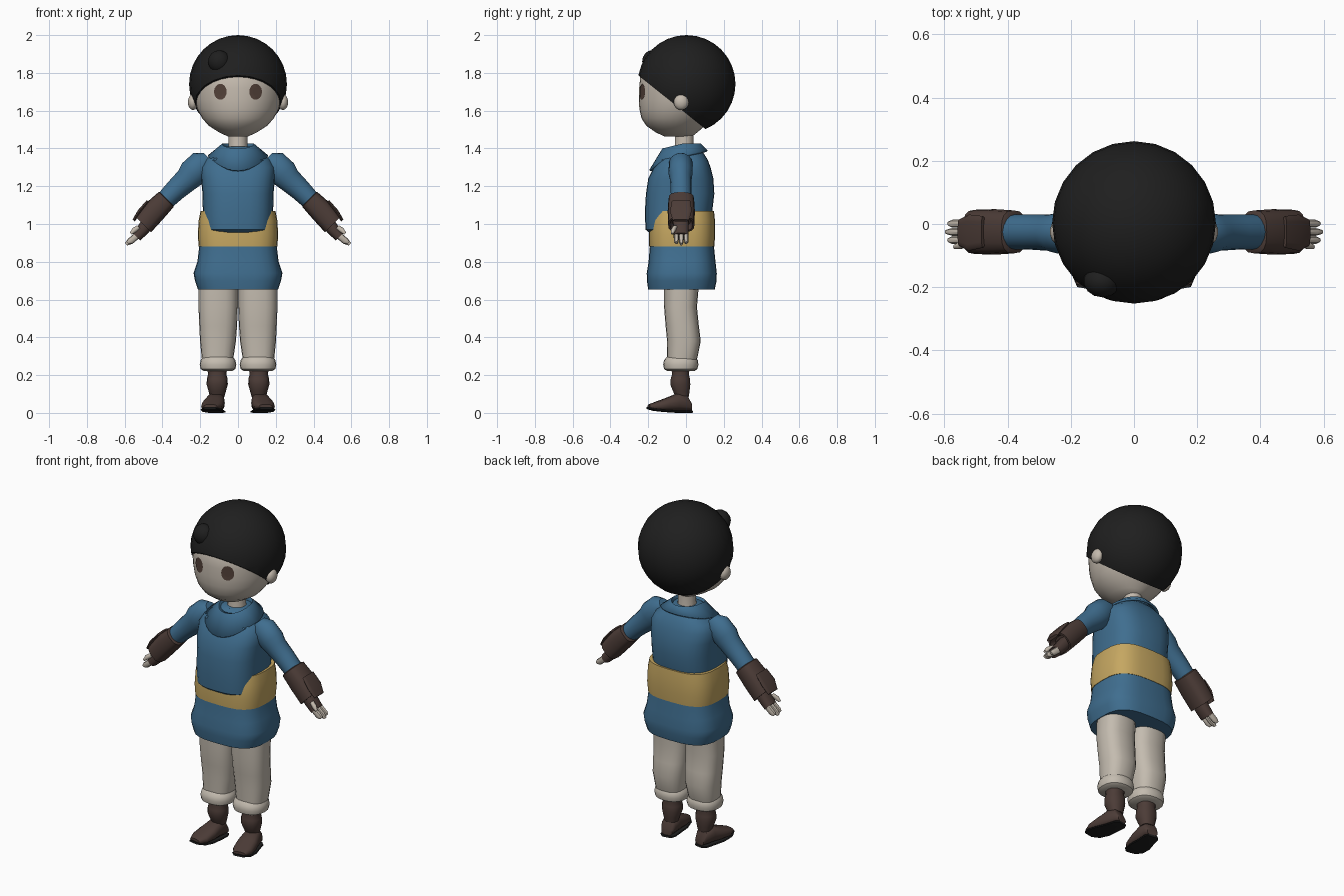
import bpy, bmesh, math
from mathutils import Matrix, Vector


def material(name, rgb):
    m = bpy.data.materials.new(name)
    m.diffuse_color = (*rgb, 1)
    return m


BLACK = material("black", (0.0135, 0.0135, 0.0135))
SKIN = material("skin", (0.55, 0.49, 0.42))
BLUE = material("blue cloth", (0.05, 0.155, 0.275))
GOLD = material("gold sash", (0.56, 0.385, 0.12))
CREAM = material("cream cloth", (0.55, 0.50, 0.43))
BROWN = material("brown leather", (0.072, 0.045, 0.038))
EYE = material("brown eye", (0.085, 0.052, 0.04))


def finish(name, bm, mat, mirror=False, angle=40):
    bmesh.ops.recalc_face_normals(bm, faces=bm.faces[:])
    me = bpy.data.meshes.new(name)
    bm.to_mesh(me)
    bm.free()
    me.materials.append(mat)
    me.shade_smooth()
    me.set_sharp_from_angle(angle=math.radians(angle))
    ob = bpy.data.objects.new(name, me)
    bpy.context.collection.objects.link(ob)
    if mirror:
        ob.modifiers.new("mirror", 'MIRROR').use_mirror_merge = False
    return ob


def loft(name, rings, mat, power=2.0, segs=20, matrix=Matrix(), mirror=False):
    """Rings are (height, centre x, half width, y low, y high)."""
    bm = bmesh.new()
    loops = []
    for z, cx, rx, y0, y1 in rings:
        loop = []
        for i in range(segs):
            a = 2 * math.pi * i / segs
            c, s = math.cos(a), math.sin(a)
            x = cx + rx * math.copysign(abs(c) ** (2 / power), c)
            y = (y0 + y1) / 2 + (y1 - y0) / 2 * math.copysign(abs(s) ** (2 / power), s)
            loop.append(bm.verts.new(matrix @ Vector((x, y, z))))
        loops.append(loop)
    for a, b in zip(loops, loops[1:]):
        for i in range(segs):
            j = (i + 1) % segs
            bm.faces.new((a[i], a[j], b[j], b[i]))
    bm.faces.new(loops[0])
    bm.faces.new(loops[-1])
    return finish(name, bm, mat, mirror)


def ellipsoid(name, centre, radii, mat, mirror=False, segs=14):
    bm = bmesh.new()
    bmesh.ops.create_uvsphere(bm, u_segments=segs, v_segments=segs // 2 + 1, radius=1,
                              matrix=Matrix.Translation(centre) @ Matrix.Diagonal((*radii, 1)))
    return finish(name, bm, mat, mirror)


# Hair: ball cut by a plane sloping down to the nape
bm = bmesh.new()
bmesh.ops.create_uvsphere(bm, u_segments=24, v_segments=16, radius=0.259,
                          matrix=Matrix.Translation((0, 0.003, 1.741)))
cut = bmesh.ops.bisect_plane(bm, geom=bm.verts[:] + bm.edges[:] + bm.faces[:],
                             plane_co=(0, 0, 1.585), plane_no=(0, 0.8, 1), clear_inner=True)
bmesh.ops.holes_fill(bm, edges=[e for e in bm.edges if e.is_boundary])
finish("hair", bm, BLACK)
ellipsoid("hair_tuft", (-0.10, -0.18, 1.86), (0.06, 0.052, 0.06), BLACK)

# Head, ears and neck
face = loft("face", [
    (1.462, 0, 0.05, -0.11, 0.03), (1.485, 0, 0.10, -0.16, 0.06),
    (1.52, 0, 0.155, -0.21, 0.10), (1.56, 0, 0.19, -0.236, 0.135),
    (1.61, 0, 0.217, -0.247, 0.18), (1.66, 0, 0.23, -0.25, 0.20),
    (1.72, 0, 0.238, -0.248, 0.21), (1.78, 0, 0.238, -0.242, 0.21),
    (1.85, 0, 0.20, -0.20, 0.18)], SKIN, segs=32)
ellipsoid("ear", (0.238, -0.025, 1.645), (0.028, 0.04, 0.042), SKIN, True)
loft("neck", [(1.36, 0, 0.06, -0.07, 0.05), (1.42, 0, 0.05, -0.06, 0.04),
              (1.50, 0, 0.05, -0.06, 0.04)], SKIN, segs=14)

# Eyes: thin discs wrapped on the face
bm = bmesh.new()
for r in (1.0, 0.5):
    bmesh.ops.create_circle(bm, cap_ends=(r < 1), segments=16, radius=r)
bmesh.ops.bridge_loops(bm, edges=[e for e in bm.edges])
bmesh.ops.transform(bm, verts=bm.verts[:], matrix=Matrix.Translation((0.092, -0.35, 1.70))
                    @ Matrix.Diagonal((0.033, 1, 0.042, 1)) @ Matrix.Rotation(math.pi / 2, 4, 'X'))
eye = finish("eye", bm, EYE, True)
wrap = eye.modifiers.new("wrap", 'SHRINKWRAP')
wrap.target = face
wrap.wrap_method = 'PROJECT'
wrap.use_project_y = True
wrap.use_project_x = wrap.use_project_z = False
wrap.use_positive_direction = True
wrap.wrap_mode = 'ABOVE_SURFACE'
wrap.offset = 0.004

# Tunic blouse, sash and skirt
loft("blouse", [
    (0.955, 0, 0.165, -0.195, 0.11), (0.97, 0, 0.18, -0.214, 0.12),
    (1.06, 0, 0.186, -0.218, 0.138), (1.16, 0, 0.188, -0.212, 0.15),
    (1.24, 0, 0.195, -0.20, 0.145), (1.30, 0, 0.197, -0.17, 0.13),
    (1.34, 0, 0.175, -0.145, 0.115), (1.38, 0, 0.12, -0.115, 0.09),
    (1.41, 0, 0.07, -0.08, 0.06)], BLUE, 2.8, 28)
loft("sash", [
    (0.88, 0, 0.208, -0.195, 0.15), (0.94, 0, 0.213, -0.197, 0.154),
    (1.02, 0, 0.208, -0.192, 0.153), (1.07, 0, 0.198, -0.18, 0.148)], GOLD, 3, 28)
loft("skirt", [
    (0.652, 0, 0.212, -0.20, 0.152), (0.70, 0, 0.228, -0.207, 0.162),
    (0.74, 0, 0.235, -0.208, 0.163), (0.80, 0, 0.215, -0.198, 0.156),
    (0.90, 0, 0.203, -0.19, 0.146)], BLUE, 3, 28)

# Collar: ring folded over the shoulders, pointed at the front
bm = bmesh.new()
N = 32
rows = [[], [], []]
for i in range(N):
    a = 2 * math.pi * i / N
    s, c = math.sin(a), math.cos(a)
    f, b = max(c, 0), max(-c, 0)
    rows[0].append(bm.verts.new((0.06 * s, -0.01 - 0.07 * f + 0.065 * b, 1.385)))
    rows[1].append(bm.verts.new((0.085 * s, -0.02 - 0.105 * f + 0.10 * b, 1.425 - 0.025 * f)))
    rows[2].append(bm.verts.new((0.16 * s, -0.03 - 0.165 * f + 0.145 * b,
                                 1.36 - 0.075 * f ** 2 + 0.03 * b)))
for a, b in zip(rows, rows[1:]):
    for i in range(N):
        j = (i + 1) % N
        bm.faces.new((a[i], a[j], b[j], b[i]))
collar = finish("collar", bm, BLUE)
collar.modifiers.new("thickness", 'SOLIDIFY').thickness = 0.012

# Arms: local z runs down and outward from the shoulder
arm = Matrix.Translation((0.20, -0.025, 1.31)) @ Matrix.Rotation(math.radians(135), 4, 'Y')
loft("sleeve", [
    (-0.06, 0.01, 0.045, -0.04, 0.04), (-0.02, 0.0, 0.072, -0.065, 0.06),
    (0.06, 0.0, 0.076, -0.068, 0.06), (0.10, 0.004, 0.066, -0.06, 0.055),
    (0.18, 0.0, 0.058, -0.056, 0.055), (0.28, 0.0, 0.05, -0.055, 0.055)],
    BLUE, segs=16, matrix=arm, mirror=True)
loft("bracer", [
    (0.25, 0.0, 0.048, -0.06, 0.06), (0.255, 0.0, 0.056, -0.068, 0.068),
    (0.34, 0.0, 0.062, -0.072, 0.072), (0.435, 0.008, 0.058, -0.07, 0.07),
    (0.435, 0.008, 0.048, -0.06, 0.06), (0.40, 0.01, 0.04, -0.05, 0.05)],
    BROWN, 2.8, 16, arm, True)
loft("bracer_flap", [
    (0.33, -0.062, 0.008, -0.05, 0.05), (0.40, -0.056, 0.010, -0.06, 0.055),
    (0.455, -0.043, 0.008, -0.045, 0.04)], BROWN, 3, 12, arm, True)
loft("glove", [
    (0.38, 0.015, 0.035, -0.045, 0.04), (0.45, 0.025, 0.034, -0.042, 0.04),
    (0.505, 0.028, 0.028, -0.042, 0.04)], BROWN, 2.5, 14, arm, True)
for n, y in enumerate((-0.026, 0.0, 0.026)):
    loft(f"finger_{n + 1}", [
        (0.49, 0.027, 0.018, y - 0.013, y + 0.013), (0.545, 0.022, 0.018, y - 0.013, y + 0.013),
        (0.572 - abs(y) * 0.4, 0.018, 0.009, y - 0.007, y + 0.007)], SKIN, 2.3, 10, arm, True)
loft("thumb", [
    (0.46, 0.0, 0.012, -0.045, -0.02), (0.49, -0.005, 0.014, -0.055, -0.03),
    (0.515, -0.004, 0.007, -0.055, -0.04)], SKIN, 2, 10, arm, True)

# Trouser legs with rolled cuffs
loft("trouser_leg", [
    (0.24, 0.108, 0.078, -0.095, 0.045), (0.30, 0.108, 0.085, -0.10, 0.062),
    (0.38, 0.106, 0.095, -0.10, 0.078), (0.46, 0.105, 0.10, -0.108, 0.068),
    (0.56, 0.105, 0.104, -0.116, 0.058), (0.70, 0.105, 0.104, -0.115, 0.07)],
    CREAM, 2.5, 20, mirror=True)
loft("trouser_cuff", [
    (0.222, 0.106, 0.075, -0.10, 0.045), (0.232, 0.106, 0.092, -0.116, 0.06),
    (0.255, 0.106, 0.097, -0.121, 0.066), (0.28, 0.106, 0.092, -0.116, 0.062),
    (0.297, 0.107, 0.078, -0.10, 0.05)], CREAM, 2.3, 20, mirror=True)

# Boots: bulging shaft, then foot and sole lofted forward with toes turned out
loft("boot_shaft", [
    (0.085, 0.11, 0.038, -0.055, 0.015), (0.115, 0.11, 0.046, -0.07, 0.02),
    (0.15, 0.11, 0.056, -0.084, 0.024), (0.18, 0.11, 0.055, -0.082, 0.022),
    (0.205, 0.11, 0.048, -0.074, 0.016), (0.24, 0.11, 0.054, -0.08, 0.022)],
    BROWN, 2.3, 14, mirror=True)
foot = (Matrix.Translation((0.112, 0, 0)) @ Matrix.Rotation(math.radians(10), 4, 'Z')
        @ Matrix.Rotation(math.pi / 2, 4, 'X'))
loft("foot", [
    (-0.028, 0, 0.032, 0.012, 0.05), (-0.005, 0, 0.042, 0.011, 0.095),
    (0.045, 0, 0.05, 0.011, 0.105), (0.10, 0, 0.058, 0.011, 0.082),
    (0.16, 0, 0.056, 0.012, 0.06), (0.20, 0, 0.035, 0.02, 0.045)],
    BROWN, 2.6, 14, foot, True)
loft("sole", [
    (-0.032, 0, 0.03, 0.0, 0.012), (-0.01, 0, 0.046, 0.0, 0.012),
    (0.05, 0, 0.052, 0.0, 0.013), (0.11, 0, 0.062, 0.004, 0.016),
    (0.17, 0, 0.057, 0.01, 0.024), (0.208, 0, 0.032, 0.02, 0.032)],
    BLACK, 4, 12, foot, True)
